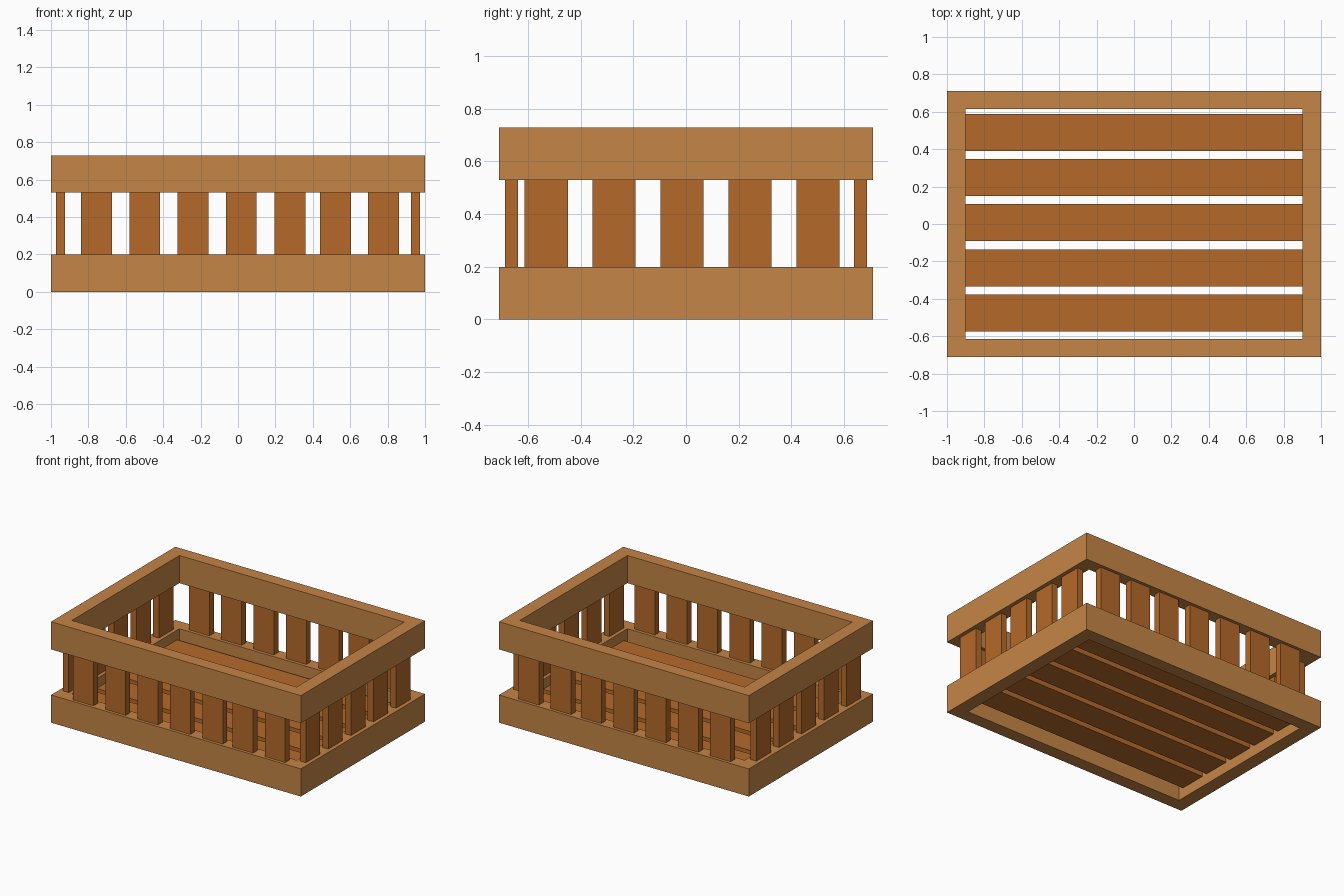
import bpy, bmesh

if "Cube" in bpy.data.objects:
    bpy.data.objects.remove(bpy.data.objects["Cube"])


def material(name, rgb):
    m = bpy.data.materials.new(name)
    m.diffuse_color = (*rgb, 1)
    m.use_nodes = True
    m.node_tree.nodes["Principled BSDF"].inputs["Base Color"].default_value = m.diffuse_color
    return m


LIGHT = material("light_wood", (0.56, 0.235, 0.062))
DARK = material("dark_wood", (0.46, 0.143, 0.023))


def finish(name, bm, mat):
    bmesh.ops.recalc_face_normals(bm, faces=bm.faces)
    me = bpy.data.meshes.new(name)
    bm.to_mesh(me)
    bm.free()
    me.materials.append(mat)
    ob = bpy.data.objects.new(name, me)
    bpy.context.collection.objects.link(ob)
    return ob


def board(name, x0, x1, y0, y1, z0, z1):
    bm = bmesh.new()
    bmesh.ops.create_cube(bm, size=1)
    for v in bm.verts:
        v.co = (x1 if v.co.x > 0 else x0,
                y1 if v.co.y > 0 else y0,
                z1 if v.co.z > 0 else z0)
    return finish(name, bm, DARK)


def frame(name, z0, z1):
    # Mitred rectangular ring: four quads sharing corners, extruded upward
    bm = bmesh.new()
    corners = [(-1, -1), (1, -1), (1, 1), (-1, 1)]
    outer = [bm.verts.new((sx, sy * 0.71, z0)) for sx, sy in corners]
    inner = [bm.verts.new((sx * 0.90, sy * 0.615, z0)) for sx, sy in corners]
    faces = []
    for i in range(4):
        j = (i + 1) % 4
        faces.append(bm.faces.new((outer[i], outer[j], inner[j], inner[i])))
    ext = bmesh.ops.extrude_face_region(bm, geom=faces, use_keep_orig=True)
    for g in ext["geom"]:
        if isinstance(g, bmesh.types.BMVert):
            g.co.z = z1
    return finish(name, bm, LIGHT)


# Base and top rim
frame("base_frame", 0.0, 0.20)
frame("top_frame", 0.53, 0.73)

# Upright slats, front and back, then left and right
Z0, Z1 = 0.19, 0.54
for i, x in enumerate((-0.757, -0.499, -0.241, 0.018, 0.278, 0.521, 0.778)):
    board(f"front_slat_{i}", x - 0.082, x + 0.082, -0.688, -0.638, Z0, Z1)
    board(f"back_slat_{i}", x - 0.082, x + 0.082, 0.638, 0.688, Z0, Z1)
for i in range(5):
    y = -0.531 + 0.258 * i
    board(f"left_slat_{i}", -0.972, -0.926, y - 0.082, y + 0.082, Z0, Z1)
    board(f"right_slat_{i}", 0.926, 0.972, y - 0.082, y + 0.082, Z0, Z1)

# Floor planks running lengthwise inside the base
for i in range(5):
    y = -0.476 + 0.2415 * i
    board(f"floor_plank_{i}", -0.91, 0.91, y - 0.099, y + 0.099, 0.075, 0.13)
